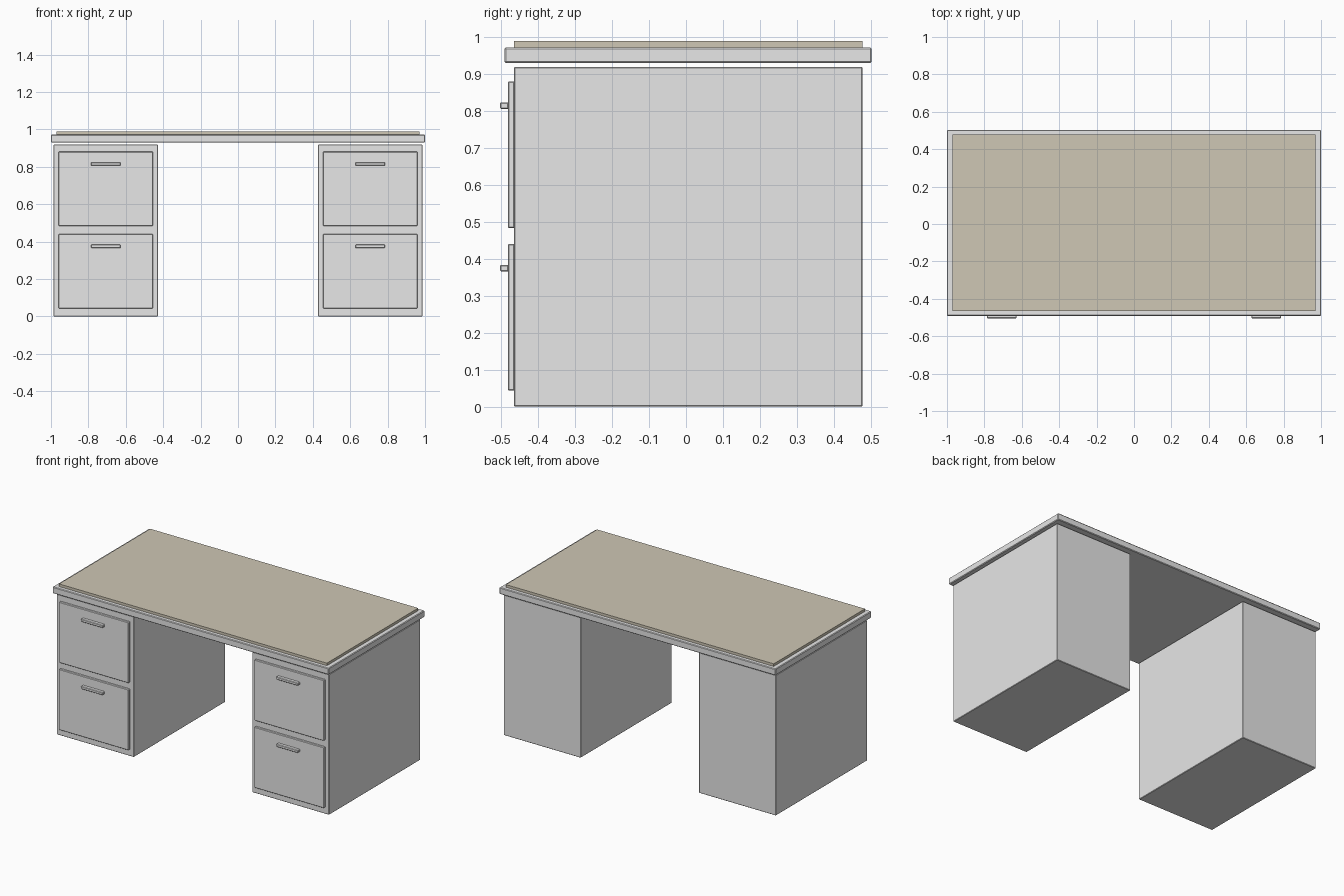
import bpy

# Remove the default cube only
cube = bpy.data.objects.get("Cube")
if cube:
    bpy.data.objects.remove(cube, do_unlink=True)


def material(name, color):
    mat = bpy.data.materials.new(name)
    mat.use_nodes = True
    mat.diffuse_color = (*color, 1)
    mat.node_tree.nodes["Principled BSDF"].inputs["Base Color"].default_value = (*color, 1)
    return mat


grey = material("painted grey", (0.8, 0.8, 0.8))
tan = material("desk mat tan", (0.62, 0.57, 0.46))


def box(name, x, y, z, mat, bevel=0.003):
    """Box from (low, high) ranges on each axis, with slightly softened edges."""
    ranges = (x, y, z)
    bpy.ops.mesh.primitive_cube_add(size=1, location=[(a + b) / 2 for a, b in ranges])
    ob = bpy.context.object
    ob.name = name
    ob.scale = [b - a for a, b in ranges]
    bpy.ops.object.transform_apply(location=False, rotation=False, scale=True)
    ob.data.materials.append(mat)
    if bevel:
        mod = ob.modifiers.new("edge bevel", 'BEVEL')
        mod.width = bevel
        mod.segments = 1
    return ob


# Desk top and its inlaid writing surface
box("desk_top", (-1, 1), (-0.491, 0.503), (0.93, 0.973), grey, 0.004)
box("writing_surface", (-0.97, 0.97), (-0.466, 0.478), (0.97, 0.99), tan, 0)

# Two pedestals, each with two drawers and pull handles
for side, cx in (("left", 0.707), ("right", -0.707)):
    def span(half):
        return (cx - half, cx + half)

    box(side + "_cabinet", span(0.279), (-0.466, 0.478), (0, 0.92), grey)
    for level, low, high in (("lower", 0.043, 0.441), ("upper", 0.483, 0.881)):
        part = side + "_" + level
        box(part + "_drawer", span(0.252), (-0.482, -0.464), (low, high), grey)
        box(part + "_handle", span(0.079), (-0.504, -0.48), (high - 0.075, high - 0.057), grey)
